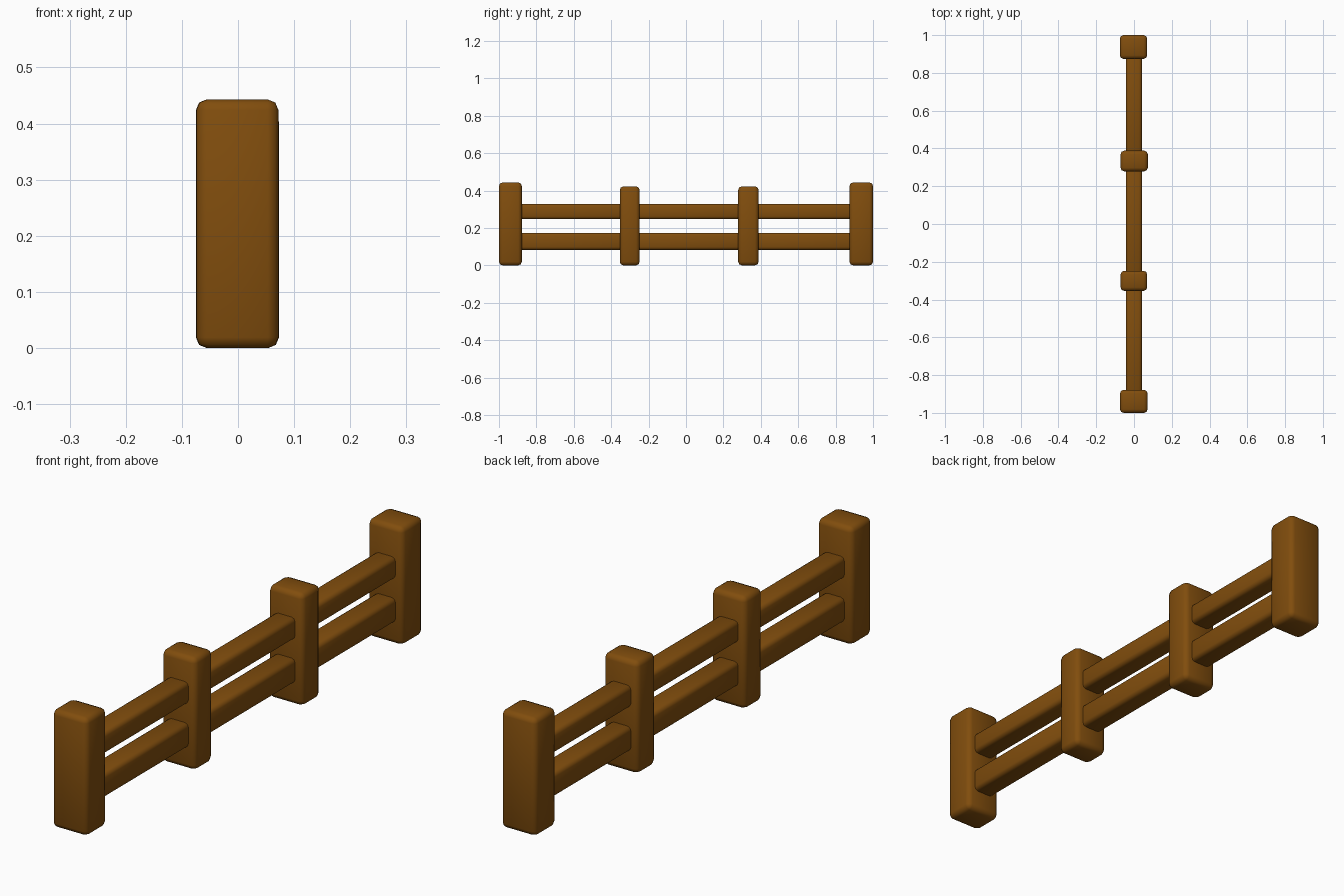
import bpy

if "Cube" in bpy.data.objects:
    bpy.data.objects.remove(bpy.data.objects["Cube"])

wood = bpy.data.materials.new("brown wood")
wood.diffuse_color = (0.22, 0.075, 0.004, 1)
wood.use_nodes = True
wood.node_tree.nodes["Principled BSDF"].inputs["Base Color"].default_value = wood.diffuse_color


def beam(name, x, y, z, bevel, segments=2):
    """Rounded box spanning the given (min, max) ranges."""
    spans = (x, y, z)
    bpy.ops.mesh.primitive_cube_add(size=1, location=[(a + b) / 2 for a, b in spans])
    ob = bpy.context.object
    ob.name = name
    ob.scale = [b - a for a, b in spans]
    bpy.ops.object.transform_apply(location=False, rotation=False, scale=True)
    mod = ob.modifiers.new("round edges", 'BEVEL')
    mod.width = bevel
    mod.segments = segments
    bpy.ops.object.modifier_apply(modifier=mod.name)
    ob.data.materials.append(wood)
    bpy.ops.object.shade_smooth_by_angle(angle=0.9)
    return ob


# Posts: taller, thicker ones at the ends, slimmer ones between
posts = [
    ("front_end_post", (-0.074, 0.072), (-1.0, -0.878), 0.443),
    ("front_middle_post", (-0.071, 0.070), (-0.354, -0.248), 0.422),
    ("back_middle_post", (-0.071, 0.073), (0.279, 0.388), 0.422),
    ("back_end_post", (-0.075, 0.070), (0.874, 1.0), 0.443),
]
for name, x, y, top in posts:
    beam(name, x, y, (0, top), 0.019)

# Two rails in each gap, ends sunk slightly into the posts
for i in range(3):
    start, end = posts[i][2][1], posts[i + 1][2][0]
    for level, z in (("lower", (0.083, 0.174)), ("upper", (0.247, 0.328))):
        beam(f"{level}_rail_{i + 1}", (-0.043, 0.042), (start - 0.016, end + 0.016), z, 0.015)
